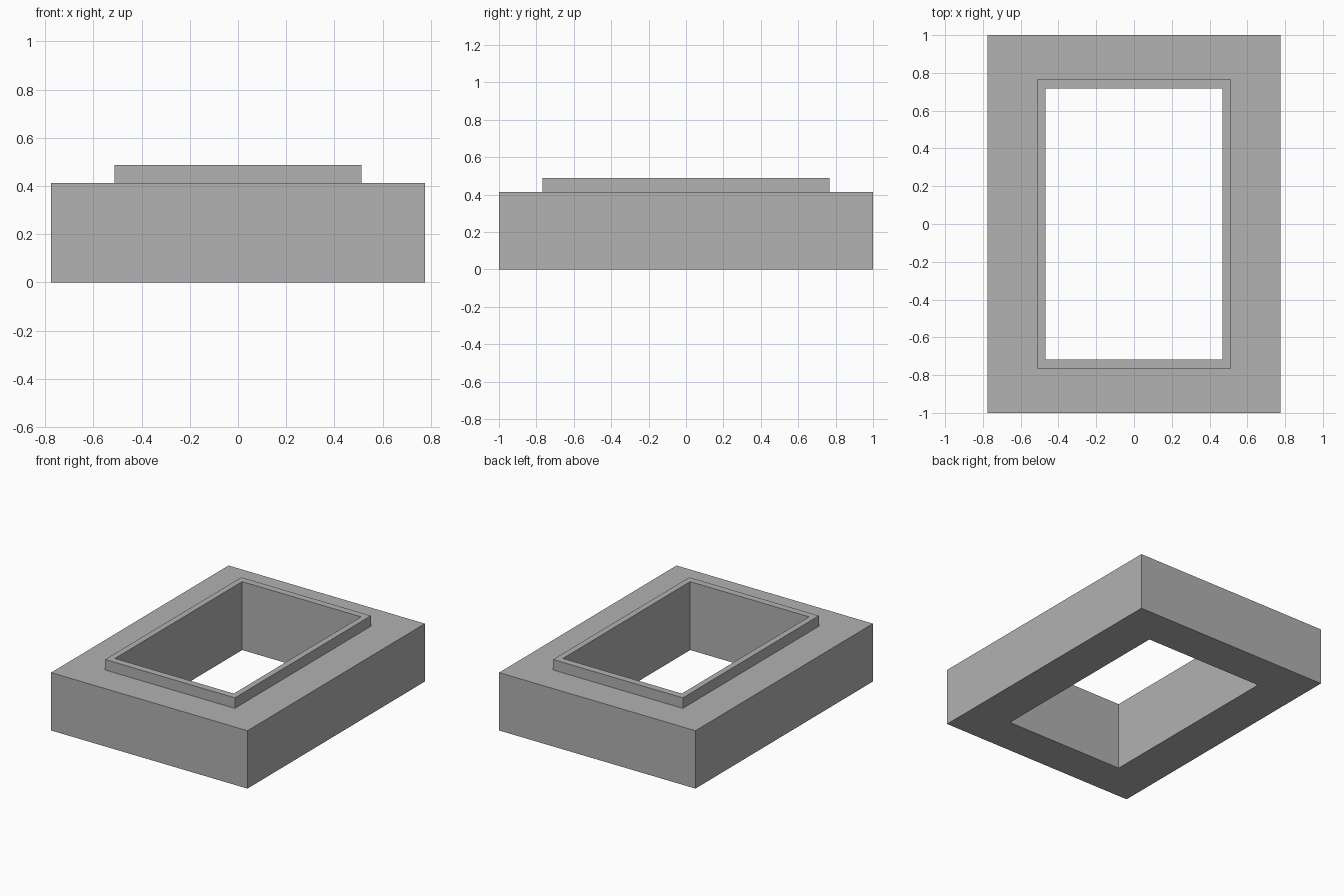
import bpy
import bmesh

if "Cube" in bpy.data.objects:
    bpy.data.objects.remove(bpy.data.objects["Cube"], do_unlink=True)

# Plain grey material
grey = bpy.data.materials.new("plain_grey")
grey.use_nodes = True
colour = (0.445, 0.445, 0.445, 1)
grey.diffuse_color = colour
grey.node_tree.nodes["Principled BSDF"].inputs["Base Color"].default_value = colour

# Half sizes in x and y of the block, the raised collar and the opening
BLOCK = (0.775, 1.0)
COLLAR = (0.512, 0.767)
OPENING = (0.469, 0.717)
BLOCK_TOP, COLLAR_TOP = 0.413, 0.488

# Cross-section: rectangles stepped around the solid, from the outer base inwards
section = [
    (BLOCK, 0), (BLOCK, BLOCK_TOP),
    (COLLAR, BLOCK_TOP), (COLLAR, COLLAR_TOP),
    (OPENING, COLLAR_TOP), (OPENING, 0),
]

bm = bmesh.new()
corners = [(-1, -1), (1, -1), (1, 1), (-1, 1)]
loops = [[bm.verts.new((sx * hx, sy * hy, z)) for sx, sy in corners]
         for (hx, hy), z in section]

# Bridge each rectangle to the next, closing back to the first
for lower, upper in zip(loops, loops[1:] + loops[:1]):
    for i in range(4):
        j = (i + 1) % 4
        bm.faces.new((lower[i], lower[j], upper[j], upper[i]))
bmesh.ops.recalc_face_normals(bm, faces=bm.faces)

mesh = bpy.data.meshes.new("frame_block_with_collar")
bm.to_mesh(mesh)
bm.free()
mesh.materials.append(grey)
frame = bpy.data.objects.new("frame_block_with_collar", mesh)
bpy.context.collection.objects.link(frame)
